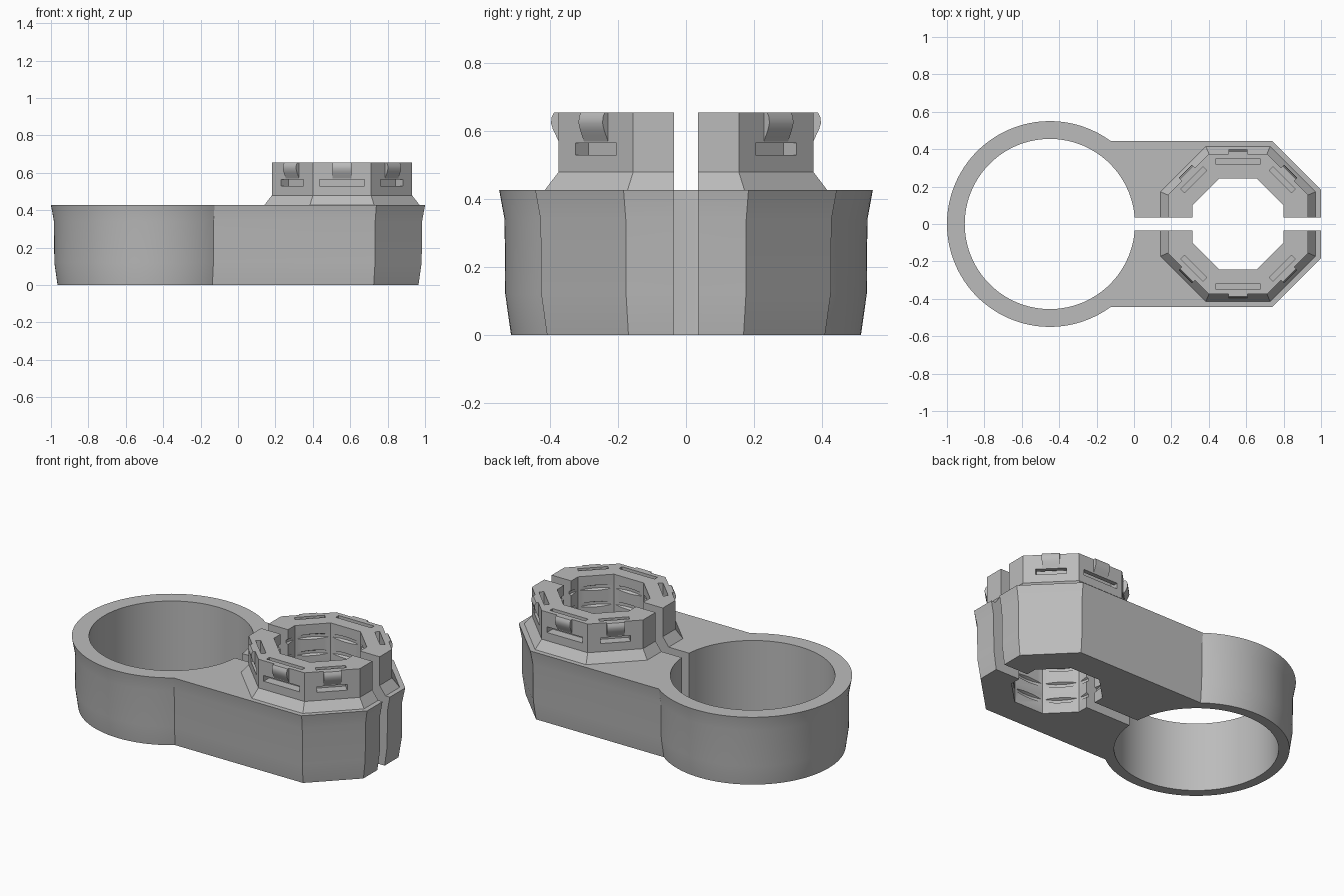
import bpy, bmesh
from math import sin, cos, pi, sqrt, asin, atan2, tan, radians
from mathutils import Matrix

cube = bpy.data.objects.get("Cube")
if cube:
    bpy.data.objects.remove(cube, do_unlink=True)

grey = bpy.data.materials.new("plain_grey")
grey.use_nodes = True
grey.diffuse_color = (0.5, 0.5, 0.5, 1)
grey.node_tree.nodes["Principled BSDF"].inputs["Base Color"].default_value = (0.5, 0.5, 0.5, 1)

RING_X, RING_R, BORE_R = -0.45, 0.55, 0.455
OCT_X, OCT_A, HOLE_A, GAP = 0.556, 0.444, 0.243, 0.035
TOP, COLLAR_TOP = 0.427, 0.655
T = tan(pi / 8)


def loft(name, layers):
    """Solid skinned through closed loops of 3D points."""
    bm = bmesh.new()
    rows = [[bm.verts.new(p) for p in layer] for layer in layers]
    n = len(rows[0])
    for low, high in zip(rows, rows[1:]):
        for i in range(n):
            j = (i + 1) % n
            bm.faces.new((low[i], low[j], high[j], high[i]))
    bm.faces.new(rows[0][::-1])
    bm.faces.new(rows[-1])
    bmesh.ops.recalc_face_normals(bm, faces=bm.faces)
    mesh = bpy.data.meshes.new(name)
    bm.to_mesh(mesh)
    bm.free()
    mesh.materials.append(grey)
    ob = bpy.data.objects.new(name, mesh)
    bpy.context.collection.objects.link(ob)
    return ob


def activate(ob):
    bpy.ops.object.select_all(action="DESELECT")
    ob.select_set(True)
    bpy.context.view_layer.objects.active = ob


def cut(ob, cutter):
    mod = ob.modifiers.new("cut", "BOOLEAN")
    mod.operation, mod.solver, mod.object = "DIFFERENCE", "EXACT", cutter
    activate(ob)
    bpy.ops.object.modifier_apply(modifier=mod.name)


def smooth(ob):
    activate(ob)
    bpy.ops.object.shade_smooth_by_angle(angle=radians(25))


def arc(r, start, n=48):
    return [(RING_X + r * cos(start + (pi - start) * i / n),
             r * sin(start + (pi - start) * i / n)) for i in range(n + 1)]


def half_octagon(a):
    return [(OCT_X + a, GAP), (OCT_X + a, a * T), (OCT_X + a * T, a),
            (OCT_X - a * T, a), (OCT_X - a, a * T), (OCT_X - a, GAP)]


def flip(points):
    return [(x, -y) for x, y in points]


def body_loop(offset, z):
    """Split clamp outline: outer wall, then gap, octagon hole and ring bore."""
    a, r = OCT_A + offset, RING_R + offset
    outer = half_octagon(a)[:3] + arc(r, atan2(a, sqrt(r * r - a * a)))
    inner = half_octagon(HOLE_A) + arc(BORE_R, asin(GAP / BORE_R))
    loop = outer + flip(outer[::-1])[1:] + flip(inner) + inner[::-1][1:]
    return [(x, y, z) for x, y in loop]


def radial_prism(name, profile, width, angle, inner_width=None):
    """Extrude a (radius, z) profile sideways and turn it about the octagon axis."""
    sides = [[(r, s * width / 2, z) for r, z in profile] for s in (-1, 1)]
    ob = loft(name, sides)
    ob.data.transform(Matrix.Translation((OCT_X, 0, 0)) @ Matrix.Rotation(angle, 4, "Z"))
    return ob


# Clamp body with slightly flared walls
body = loft("clamp_body", [body_loop(o, z) for o, z in
            ((-0.035, 0), (-0.018, 0.12), (-0.016, 0.34), (0, TOP))])

# Two halves of the octagonal collar
collars = []
for side, label in ((1, "back"), (-1, "front")):
    layers = []
    for a, z in ((0.415, TOP), (0.375, 0.48), (0.375, COLLAR_TOP)):
        loop = half_octagon(a) + half_octagon(HOLE_A)[::-1]
        layers.append([(x, side * y, z) for x, y in loop])
    collars.append((side, label, loft("collar_" + label, layers)))

# Shallow grooves that leave lens-shaped slots in the octagon walls
for k in range(6):
    z = 0.08 + 0.1 * k
    groove = loft("groove_cutter", [
        [(OCT_X + r * cos(2 * pi * i / 48), r * sin(2 * pi * i / 48), z + dz) for i in range(48)]
        for r, dz in ((0.236, -0.02), (0.259, -0.008), (0.259, 0.008), (0.236, 0.02))])
    targets = [body] if z < TOP - 0.03 else [c[2] for c in collars]
    for ob in targets:
        cut(ob, groove)
    bpy.data.objects.remove(groove, do_unlink=True)

# Bent tie slots, with a rounded bridge over each one
SLOT = ((0.32, 0.53), (0.42, 0.53), (0.42, 0.565), (0.348, 0.565), (0.348, 0.7), (0.32, 0.7))
BRIDGE = ((0.36, COLLAR_TOP), (0.388, COLLAR_TOP), (0.396, 0.64), (0.397, 0.622),
          (0.391, 0.603), (0.382, 0.585), (0.375, 0.57), (0.36, 0.57))
for side, label, collar in collars:
    for place, degrees, slot_width in (("left", 45, 0.17), ("middle", 90, 0.24), ("right", 135, 0.17)):
        angle = side * radians(degrees)
        cutter = radial_prism("slot_cutter", SLOT, slot_width, angle)
        cut(collar, cutter)
        bpy.data.objects.remove(cutter, do_unlink=True)
        smooth(radial_prism(f"tie_bridge_{label}_{place}", BRIDGE, 0.1, angle))
    smooth(collar)
smooth(body)
